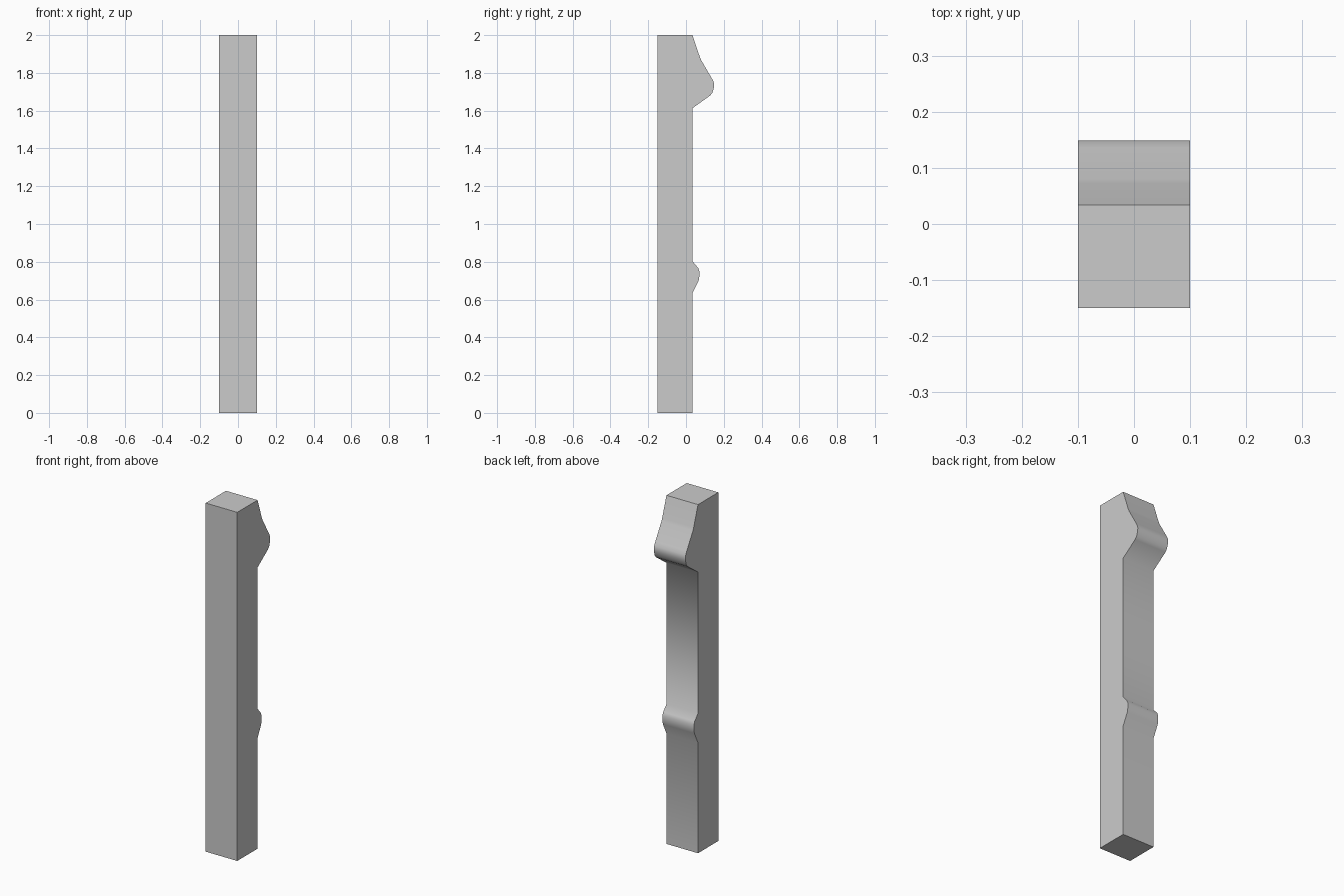
import bpy, bmesh, math

if "Cube" in bpy.data.objects:
    bpy.data.objects.remove(bpy.data.objects["Cube"])

# Side profile (y, z): straight front, back with two rounded swellings
BACK = 0.034
profile = [
    (-0.15, 0), (BACK, 0),
    # lower small swelling
    (BACK, 0.633), (0.067, 0.70), (0.071, 0.725), (0.071, 0.75), (0.064, 0.768), (BACK, 0.803),
    # upper large swelling
    (BACK, 1.613), (0.128, 1.68), (0.14, 1.695), (0.148, 1.723), (0.149, 1.738),
    (0.146, 1.753), (0.136, 1.772), (0.08, 1.868), (0.073, 1.885), (BACK, 2.0),
    (-0.15, 2.0),
]

# Extrude the profile across the width
bm = bmesh.new()
face = bm.faces.new([bm.verts.new((-0.1, y, z)) for y, z in profile])
ext = bmesh.ops.extrude_face_region(bm, geom=[face])
verts = [g for g in ext["geom"] if isinstance(g, bmesh.types.BMVert)]
bmesh.ops.translate(bm, verts=verts, vec=(0.2, 0, 0))
bmesh.ops.recalc_face_normals(bm, faces=bm.faces)
mesh = bpy.data.meshes.new("carved_post")
bm.to_mesh(mesh)
bm.free()

post = bpy.data.objects.new("carved_post", mesh)
bpy.context.collection.objects.link(post)

# Smooth the back, keep the box edges sharp
bpy.context.view_layer.objects.active = post
post.select_set(True)
bpy.ops.object.shade_smooth_by_angle(angle=math.radians(60))
